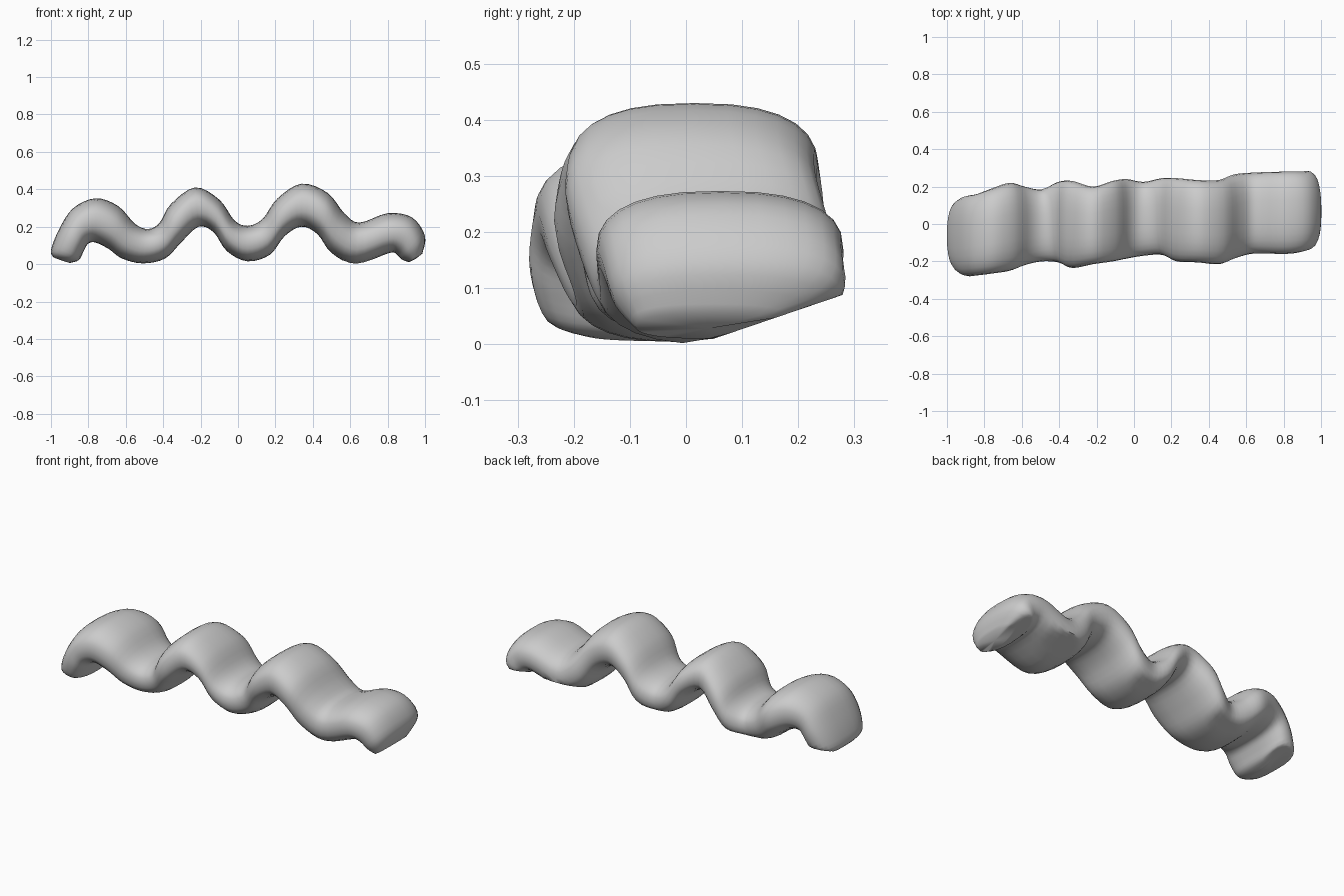
import bpy, bmesh, math
from mathutils import Vector

if "Cube" in bpy.data.objects:
    bpy.data.objects.remove(bpy.data.objects["Cube"])

# Stations along the strip: top x, top z, bottom x, bottom z, front y, back y
STATIONS = [
    (-.985, .035, -.90, .006, -.185, .09),
    (-1.00, .075, -.85, .022, -.25, .125),
    (-.955, .19, -.825, .07, -.278, .15),
    (-.88, .30, -.80, .11, -.275, .16),
    (-.76, .352, -.76, .115, -.265, .19),
    (-.64, .31, -.69, .08, -.25, .22),
    (-.55, .215, -.62, .03, -.22, .20),
    (-.48, .188, -.51, .004, -.20, .185),
    (-.42, .22, -.39, .03, -.205, .225),
    (-.36, .32, -.30, .12, -.235, .23),
    (-.23, .41, -.21, .20, -.215, .20),
    (-.10, .345, -.13, .17, -.20, .23),
    (-.02, .235, -.06, .07, -.185, .24),
    (.05, .205, .05, .015, -.17, .225),
    (.13, .24, .17, .05, -.165, .245),
    (.21, .35, .25, .15, -.20, .245),
    (.34, .43, .34, .20, -.205, .235),
    (.48, .38, .425, .16, -.215, .235),
    (.57, .27, .50, .06, -.185, .265),
    (.65, .222, .63, .000, -.158, .275),
    (.80, .272, .81, .06, -.16, .28),
    (.93, .25, .85, .05, -.15, .28),
    (1.00, .15, .875, .025, -.13, .275),
    (.985, .055, .915, .010, -.09, .17),
]
STEPS, SIDES, POWER = 4, 28, 2.5


def catmull(p, t):
    a, b, c, d = p
    return [0.5 * (2*j + (k-i)*t + (2*i-5*j+4*k-l)*t*t + (3*j-i-3*k+l)*t**3)
            for i, j, k, l in zip(a, b, c, d)]


def resample(rows):
    out = []
    n = len(rows)
    for i in range(n - 1):
        p = [rows[max(0, min(n-1, i+o))] for o in (-1, 0, 1, 2)]
        out += [catmull(p, s / STEPS) for s in range(STEPS)]
    return out + [rows[-1]]


def rounded(v):
    return math.copysign(abs(v) ** (2 / POWER), v)


def flattened(p):
    """Trim the underside flat where it slopes up towards the back."""
    start = -.06 if p.x < -.8 else .02
    p.z = max(p.z, .34 * (p.y - start))
    return p


# Loft the wavy strip with a rounded cross-section
bm = bmesh.new()
rings = []
for tx, tz, bx, bz, y0, y1 in resample(STATIONS):
    top, bot = Vector((tx, 0, tz)), Vector((bx, 0, bz))
    mid, half = (top + bot) / 2, (top - bot) / 2
    ring = []
    for k in range(SIDES):
        a = 2 * math.pi * k / SIDES
        p = mid + half * rounded(math.sin(a))
        p.y = (y0 + y1) / 2 + (y1 - y0) / 2 * rounded(math.cos(a))
        ring.append(bm.verts.new(flattened(p)))
    rings.append(ring)
for r, s in zip(rings, rings[1:]):
    for k in range(SIDES):
        j = (k + 1) % SIDES
        bm.faces.new((r[k], r[j], s[j], s[k]))

# Close the two ends
for ring in (rings[0], rings[-1]):
    c = sum((v.co for v in ring), Vector()) / SIDES
    tip = bm.verts.new(c - Vector((0, 0, .01)))
    for k in range(SIDES):
        bm.faces.new((ring[k], ring[(k + 1) % SIDES], tip))
bmesh.ops.recalc_face_normals(bm, faces=bm.faces)

mesh = bpy.data.meshes.new("wavy_strip")
bm.to_mesh(mesh)
bm.free()
strip = bpy.data.objects.new("wavy_strip", mesh)
bpy.context.collection.objects.link(strip)
bpy.context.view_layer.objects.active = strip
strip.select_set(True)
bpy.ops.object.shade_smooth_by_angle(angle=math.radians(50))
